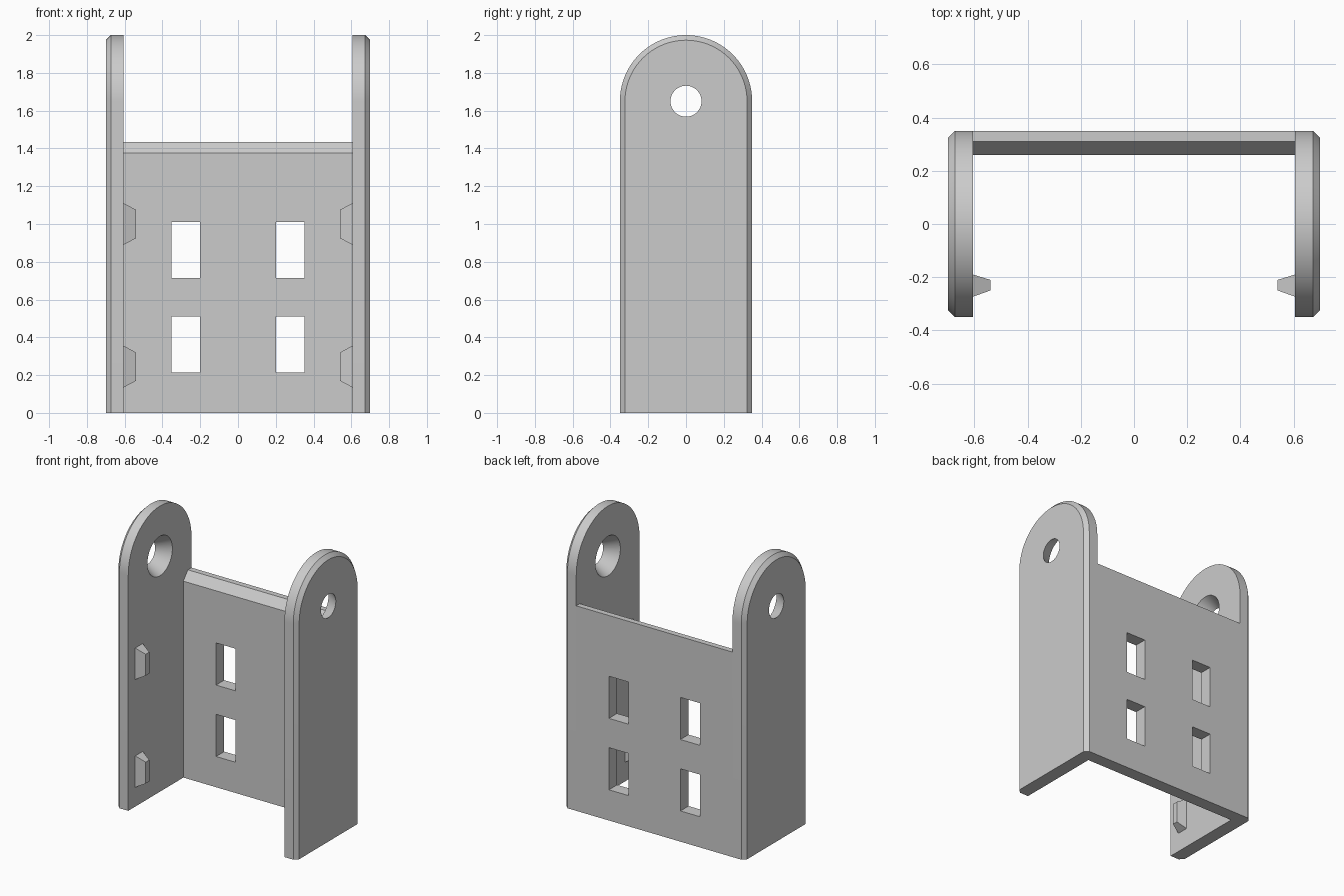
import bpy, bmesh
from math import pi, cos, sin

cube = bpy.data.objects.get("Cube")
if cube:
    bpy.data.objects.remove(cube, do_unlink=True)

GREY = (0.6, 0.6, 0.6, 1)
grey = bpy.data.materials.new("plain_grey")
grey.use_nodes = True
grey.diffuse_color = GREY
grey.node_tree.nodes["Principled BSDF"].inputs["Base Color"].default_value = GREY

INNER, OUTER = 0.605, 0.70      # side wall thickness range in x
RADIUS, PIVOT = 0.35, 1.65      # rounded wall top
BEVEL = 0.027


def loft(name, sections):
    """Skin a capped solid through (x, [(y, z), ...]) sections."""
    bm = bmesh.new()
    rings = [[bm.verts.new((x, y, z)) for y, z in pts] for x, pts in sections]
    for a, b in zip(rings, rings[1:]):
        for i in range(len(a)):
            j = (i + 1) % len(a)
            bm.faces.new((a[i], a[j], b[j], b[i]))
    bm.faces.new(rings[0])
    bm.faces.new(rings[-1])
    bmesh.ops.recalc_face_normals(bm, faces=bm.faces)
    mesh = bpy.data.meshes.new(name)
    bm.to_mesh(mesh)
    bm.free()
    mesh.materials.append(grey)
    obj = bpy.data.objects.new(name, mesh)
    bpy.context.collection.objects.link(obj)
    return obj


def activate(obj):
    bpy.ops.object.select_all(action="DESELECT")
    obj.select_set(True)
    bpy.context.view_layer.objects.active = obj


def cut(obj, cutter):
    activate(obj)
    mod = obj.modifiers.new("cut", "BOOLEAN")
    mod.operation, mod.solver, mod.object = "DIFFERENCE", "EXACT", cutter
    bpy.ops.object.modifier_apply(modifier=mod.name)
    bpy.data.objects.remove(cutter, do_unlink=True)


def rect(y0, y1, z0, z1):
    return [(y0, z0), (y1, z0), (y1, z1), (y0, z1)]


def arch(r, n=64):
    arc = [(r * cos(pi * i / n), PIVOT + r * sin(pi * i / n)) for i in range(n + 1)]
    return [(-r, 0), (r, 0)] + arc


def circle(r, n=64):
    return [(r * cos(2 * pi * i / n), PIVOT + r * sin(2 * pi * i / n)) for i in range(n)]


# Back panel with a sloped front top edge
panel = loft("back_panel", [(x, [(0.26, 0), (0.35, 0), (0.35, 1.435),
                                 (0.31, 1.435), (0.26, 1.375)])
                            for x in (-INNER, INNER)])

for side, s in (("right", -1), ("left", 1)):
    # Side wall: arched plate with bevelled outer rim
    wall = loft(side + "_wall", [(s * INNER, arch(RADIUS)),
                                 (s * (OUTER - BEVEL), arch(RADIUS)),
                                 (s * OUTER, arch(RADIUS - BEVEL))])
    # Conical pivot hole, wide on the inside
    slope = (0.138 - 0.082) / (OUTER - INNER)
    ext = 0.02
    cut(wall, loft("hole_cutter", [(s * (INNER - ext), circle(0.138 + slope * ext)),
                                   (s * (OUTER + ext), circle(0.082 - slope * ext))]))
    activate(wall)
    bpy.ops.object.shade_smooth_by_angle(angle=pi / 9)

    for level, z in (("lower", 0.245), ("upper", 1.0)):
        # Tapered locating peg on the inner wall face
        loft(f"{side}_{level}_peg",
             [(s * INNER, rect(-0.273, -0.19, z - 0.11, z + 0.11)),
              (s * 0.54, rect(-0.25, -0.21, z - 0.075, z + 0.075))])

    # Rectangular windows through the panel
    for z in (0.215, 0.715):
        cut(panel, loft("window_cutter", [(s * x, rect(0.2, 0.4, z, z + 0.295))
                                          for x in (0.202, 0.352)]))
